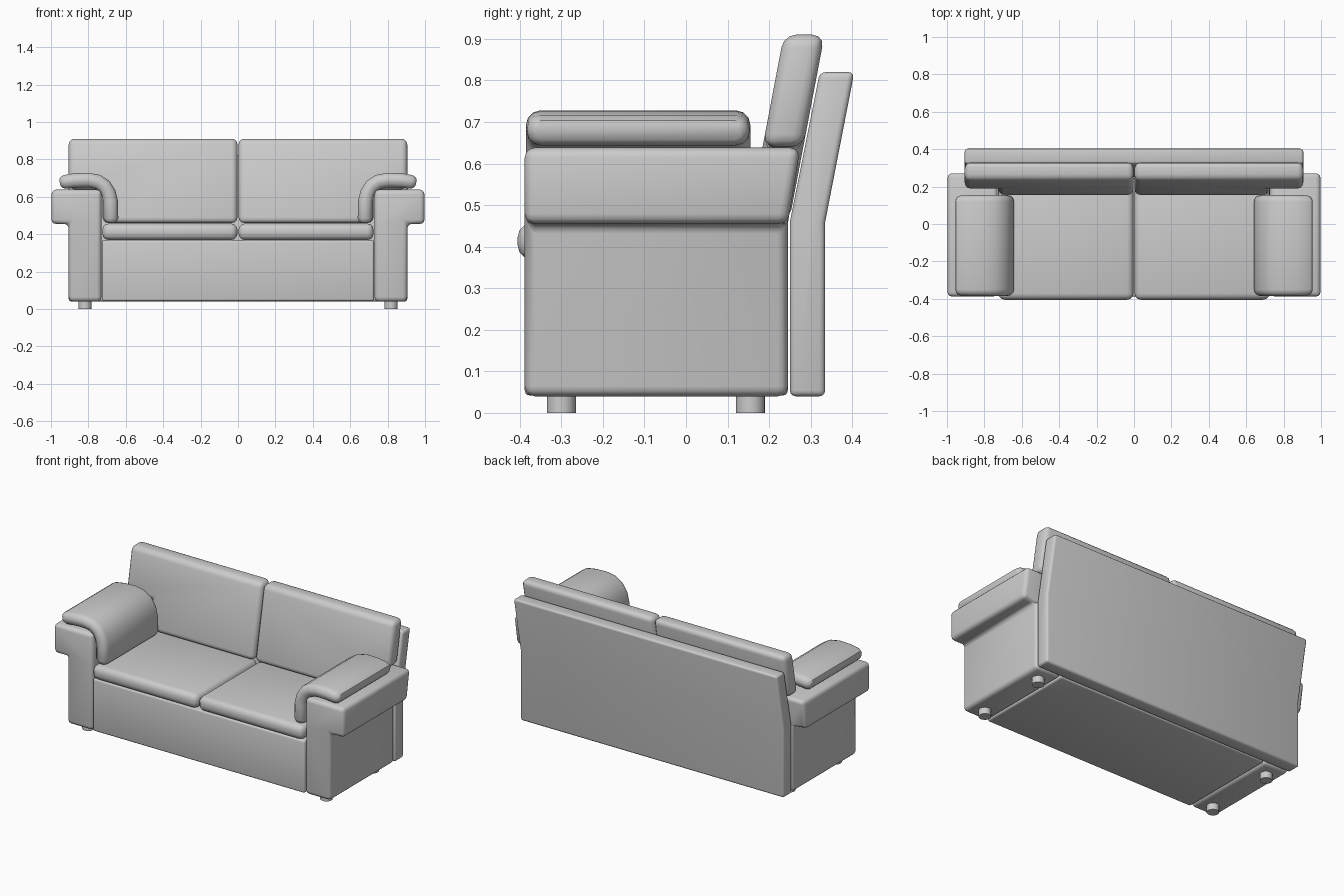
import bpy, bmesh, math
from mathutils import Vector

if "Cube" in bpy.data.objects:
    bpy.data.objects.remove(bpy.data.objects["Cube"])


def finish(name, bm, bevel=0, mirror=True):
    bmesh.ops.recalc_face_normals(bm, faces=bm.faces)
    me = bpy.data.meshes.new(name)
    bm.to_mesh(me)
    bm.free()
    ob = bpy.data.objects.new(name, me)
    bpy.context.collection.objects.link(ob)
    if bevel:
        b = ob.modifiers.new("bevel", 'BEVEL')
        b.width, b.segments = bevel, 3
        b.limit_method, b.angle_limit = 'ANGLE', math.radians(30)
    if mirror:
        m = ob.modifiers.new("mirror", 'MIRROR')
        m.use_mirror_merge = False
    bpy.ops.object.select_all(action='DESELECT')
    bpy.context.view_layer.objects.active = ob
    ob.select_set(True)
    bpy.ops.object.convert(target='MESH')
    bpy.ops.object.shade_smooth_by_angle(angle=math.radians(40))
    return ob


def prism(front, back):
    """Closed solid between two matching outlines."""
    bm = bmesh.new()
    a = [bm.verts.new(p) for p in front]
    b = [bm.verts.new(p) for p in back]
    n = len(a)
    bm.faces.new(a)
    bm.faces.new(b[::-1])
    for i in range(n):
        j = (i + 1) % n
        bm.faces.new((a[i], b[i], b[j], a[j]))
    return bm, a, b


def box(x0, x1, y0, y1, z0, z1):
    o = [(x0, z0), (x1, z0), (x1, z1), (x0, z1)]
    return prism([(x, y0, z) for x, z in o], [(x, y1, z) for x, z in o])[0]


# base and seat cushions
finish("seat_base", box(-0.728, 0.728, -0.388, 0.245, 0.042, 0.368), 0.012, False)
finish("seat_cushions", box(0.003, 0.725, -0.405, 0.21, 0.369, 0.457), 0.034)

# bent back panel
prof = [(0.25, 0.04), (0.335, 0.04), (0.335, 0.46), (0.405, 0.82), (0.322, 0.82), (0.25, 0.46)]
bm = prism([(-0.905, y, z) for y, z in prof], [(0.905, y, z) for y, z in prof])[0]
finish("back_panel", bm, 0.014, False)

# leaning back cushions, notched around the arms
out = [(0.003, 0.46), (0.725, 0.46), (0.725, 0.64), (0.905, 0.64), (0.905, 0.91), (0.003, 0.91)]
lean = lambda z: 0.15 + 0.19 * (z - 0.46)
bm = prism([(x, lean(z), z) for x, z in out], [(x, lean(z) + 0.098, z) for x, z in out])[0]
finish("back_cushions", bm, 0.03)

# arms with an overhanging top that follows the lean of the back
arm = [(0.73, 0.04), (0.905, 0.04), (0.905, 0.455), (0.997, 0.455), (0.997, 0.638), (0.73, 0.638), (0.73, 0.455)]
bm, a, b = prism([(x, -0.388, z) for x, z in arm],
                 [(x, 0.275 if z > 0.6 else 0.245, z) for x, z in arm])
bmesh.ops.connect_verts(bm, verts=[b[2], b[6]])
finish("arms", bm, 0.024)

# padded armrests draped over the arms: rounded section swept along a path
path = [Vector(p) for p in [(0.952, 0.673), (0.944, 0.675), (0.925, 0.68), (0.87, 0.687), (0.80, 0.689),
                            (0.75, 0.68), (0.715, 0.657), (0.692, 0.62), (0.681, 0.575),
                            (0.679, 0.485), (0.679, 0.468), (0.679, 0.46)]]
inset = [0.024, 0.01, 0.002] + [0] * 6 + [0, 0.008, 0.02]
bm = bmesh.new()
rings = []
for i, p in enumerate(path):
    t = (path[min(i + 1, len(path) - 1)] - path[max(i - 1, 0)]).normalized()
    nx, nz = -t.y, t.x
    h, w = 0.039 - inset[i], 0.27 - inset[i]
    r = h * 0.9
    ring = []
    for q, (sy, sn) in enumerate([(1, 1), (-1, 1), (-1, -1), (1, -1)]):
        for k in range(4):
            ang = math.radians(90 * q + 30 * k)
            y = sy * (w - r) + r * math.cos(ang)
            n = sn * (h - r) + r * math.sin(ang)
            ring.append(bm.verts.new((p.x + nx * n, y - 0.115, p.y + nz * n)))
    rings.append(ring)
for a, b in zip(rings, rings[1:]):
    for i in range(16):
        j = (i + 1) % 16
        bm.faces.new((a[i], a[j], b[j], b[i]))
bm.faces.new(rings[0])
bm.faces.new(rings[-1][::-1])
finish("armrest_pads", bm)

# feet
for name, y in (("front_feet", -0.3), ("rear_feet", 0.155)):
    bm = bmesh.new()
    bmesh.ops.create_cone(bm, cap_ends=True, segments=20, radius1=0.035, radius2=0.035, depth=0.05)
    bmesh.ops.translate(bm, verts=bm.verts, vec=(0.818, y, 0.025))
    finish(name, bm)
